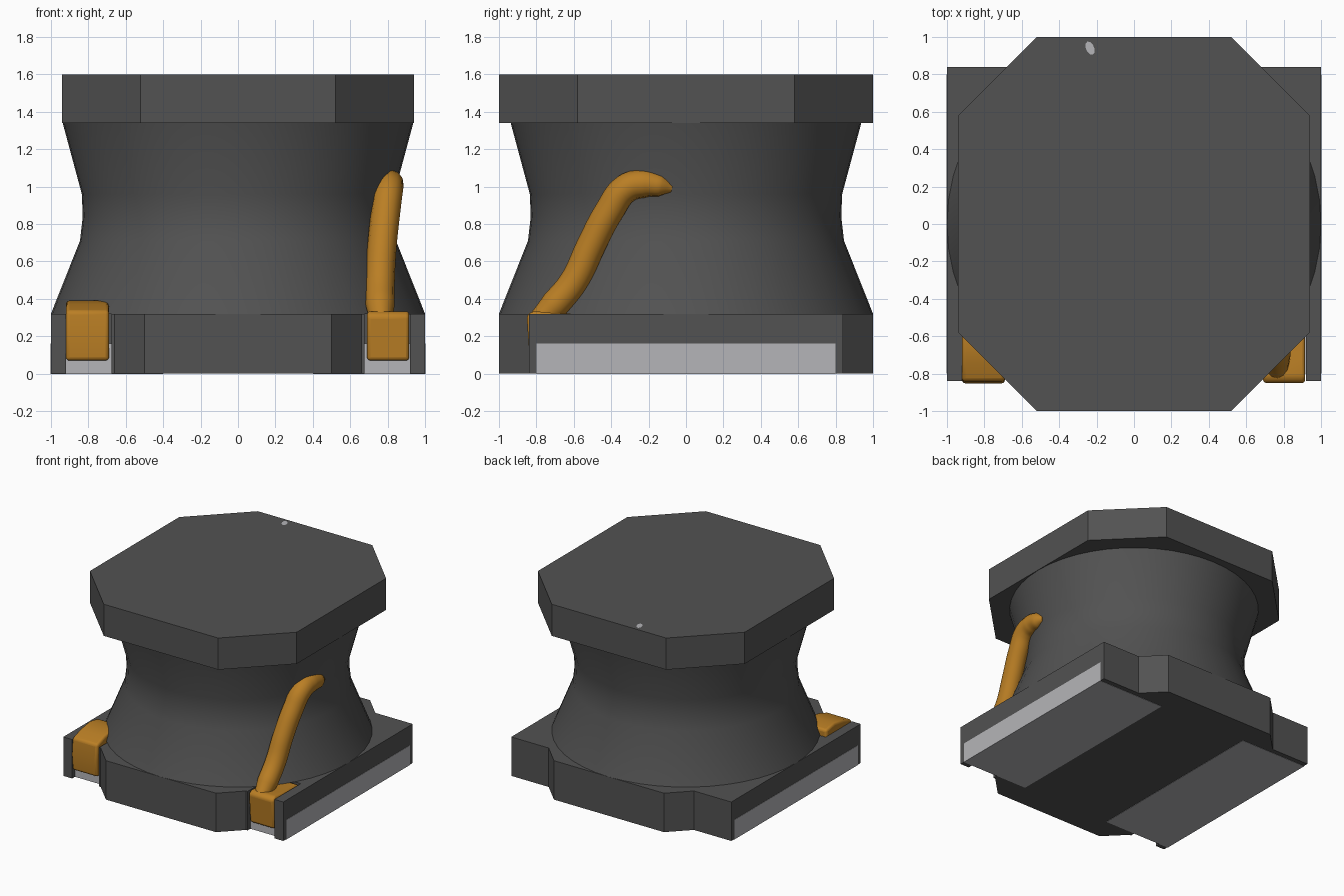
import bpy, bmesh, math
from mathutils import Matrix

cube = bpy.data.objects.get("Cube")
if cube:
    bpy.data.objects.remove(cube, do_unlink=True)


def material(name, rgb):
    m = bpy.data.materials.new(name)
    m.use_nodes = True
    m.diffuse_color = (*rgb, 1)
    m.node_tree.nodes["Principled BSDF"].inputs["Base Color"].default_value = (*rgb, 1)
    return m


DARK = material("dark grey", (0.085, 0.085, 0.085))
LIGHT = material("light grey", (0.46, 0.46, 0.48))
ORANGE = material("cable orange", (0.49, 0.21, 0.018))


def finish(name, bm, mat):
    bmesh.ops.recalc_face_normals(bm, faces=bm.faces)
    mesh = bpy.data.meshes.new(name)
    bm.to_mesh(mesh)
    bm.free()
    mesh.materials.append(mat)
    ob = bpy.data.objects.new(name, mesh)
    bpy.context.collection.objects.link(ob)
    return ob


def smooth(ob, angle=35):
    bpy.ops.object.select_all(action='DESELECT')
    ob.select_set(True)
    bpy.context.view_layer.objects.active = ob
    bpy.ops.object.shade_smooth_by_angle(angle=math.radians(angle))


def prism(name, points, direction, mat):
    """Extrude a closed 3D outline along a direction."""
    bm = bmesh.new()
    face = bm.faces.new([bm.verts.new(p) for p in points])
    ext = bmesh.ops.extrude_face_region(bm, geom=[face])
    verts = [v for v in ext["geom"] if isinstance(v, bmesh.types.BMVert)]
    bmesh.ops.translate(bm, vec=direction, verts=verts)
    return finish(name, bm, mat)


def box(name, lo, hi, mat):
    pts = [(lo[0], lo[1], lo[2]), (hi[0], lo[1], lo[2]), (hi[0], hi[1], lo[2]), (lo[0], hi[1], lo[2])]
    return prism(name, pts, (0, 0, hi[2] - lo[2]), mat)


# Base slab: chamfered tongue front and back, two cable notches at the front
half = [(0.5, -1), (0.66, -0.84), (0.675, -0.84), (0.675, -0.5), (0.92, -0.5),
        (0.92, -0.84), (1, -0.84), (1, 0.84), (0.66, 0.84), (0.5, 1)]
outline = half + [(-x, y) for x, y in reversed(half)]
prism("base", [(x, y, 0) for x, y in outline], (0, 0, 0.32), DARK)

# Waisted drum, turned from a profile
bm = bmesh.new()
SIDES = 48
rings = []
for r, z in [(1, 0.32), (0.845, 0.71), (0.83, 0.84), (0.835, 0.96), (0.94, 1.35)]:
    rings.append([bm.verts.new((r * math.cos(i * math.tau / SIDES), r * math.sin(i * math.tau / SIDES), z))
                  for i in range(SIDES)])
for low, high in zip(rings, rings[1:]):
    for i in range(SIDES):
        j = (i + 1) % SIDES
        bm.faces.new((low[i], low[j], high[j], high[i]))
bm.faces.new(rings[0])
bm.faces.new(rings[-1])
smooth(finish("drum", bm, DARK))

# Octagonal top slab
corner = [(0.52, -1), (0.94, -0.58), (0.94, 0.58), (0.52, 1)]
outline = corner + [(-x, y) for x, y in reversed(corner)]
prism("top_slab", [(x, y, 1.34) for x, y in outline], (0, 0, 0.26), DARK)

# Small pale chip on the top slab
bm = bmesh.new()
bmesh.ops.create_circle(bm, cap_ends=True, segments=10, radius=1,
                        matrix=Matrix.Translation((-0.235, 0.94, 1.602))
                        @ Matrix.Rotation(0.4, 4, 'Z') @ Matrix.Diagonal((0.022, 0.038, 1, 1)))
finish("top_chip", bm, LIGHT)

# Pale runners let into the underside on both sides
for side, sx in (("left", 1), ("right", -1)):
    xs = sorted((0.4 * sx, 1.002 * sx))
    box(side + "_runner", (xs[0], -0.8, -0.002), (xs[1], 0.8, 0.16), LIGHT)


# Flattened cable ends filling the notches
def cable_end(name, x, width, profile):
    ob = prism(name, [(x, y, z) for y, z in profile], (width, 0, 0), ORANGE)
    bev = ob.modifiers.new("soft edges", 'BEVEL')
    bev.width = 0.018
    bev.segments = 3
    smooth(ob, 45)


cable_end("right_cable_end", -0.92, 0.23,
          [(-0.84, 0.07), (-0.852, 0.2), (-0.84, 0.335), (-0.74, 0.37),
           (-0.62, 0.39), (-0.51, 0.37), (-0.51, 0.07)])
cable_end("left_cable_end", 0.69, 0.225,
          [(-0.835, 0.07), (-0.852, 0.31), (-0.82, 0.335), (-0.72, 0.325),
           (-0.51, 0.315), (-0.51, 0.07)])

# Long cable climbing the drum
curve = bpy.data.curves.new("long_cable", 'CURVE')
curve.dimensions = '3D'
curve.bevel_depth = 0.078
curve.bevel_resolution = 4
curve.resolution_u = 6
curve.use_fill_caps = True
path = [(0.765, -0.79, 0.28, 0.75), (0.76, -0.7, 0.37, 1), (0.76, -0.6, 0.49, 1), (0.77, -0.51, 0.68, 1),
        (0.79, -0.41, 0.87, 1), (0.805, -0.32, 0.99, 1), (0.81, -0.23, 1.015, 0.98),
        (0.82, -0.14, 1.005, 0.78), (0.82, -0.075, 0.99, 0.3)]
spline = curve.splines.new('BEZIER')
spline.bezier_points.add(len(path) - 1)
for bp, (x, y, z, r) in zip(spline.bezier_points, path):
    bp.co = (x, y, z)
    bp.radius = r
    bp.handle_left_type = bp.handle_right_type = 'AUTO'
spline.use_smooth = True
curve.materials.append(ORANGE)
bpy.context.collection.objects.link(bpy.data.objects.new("long_cable", curve))
